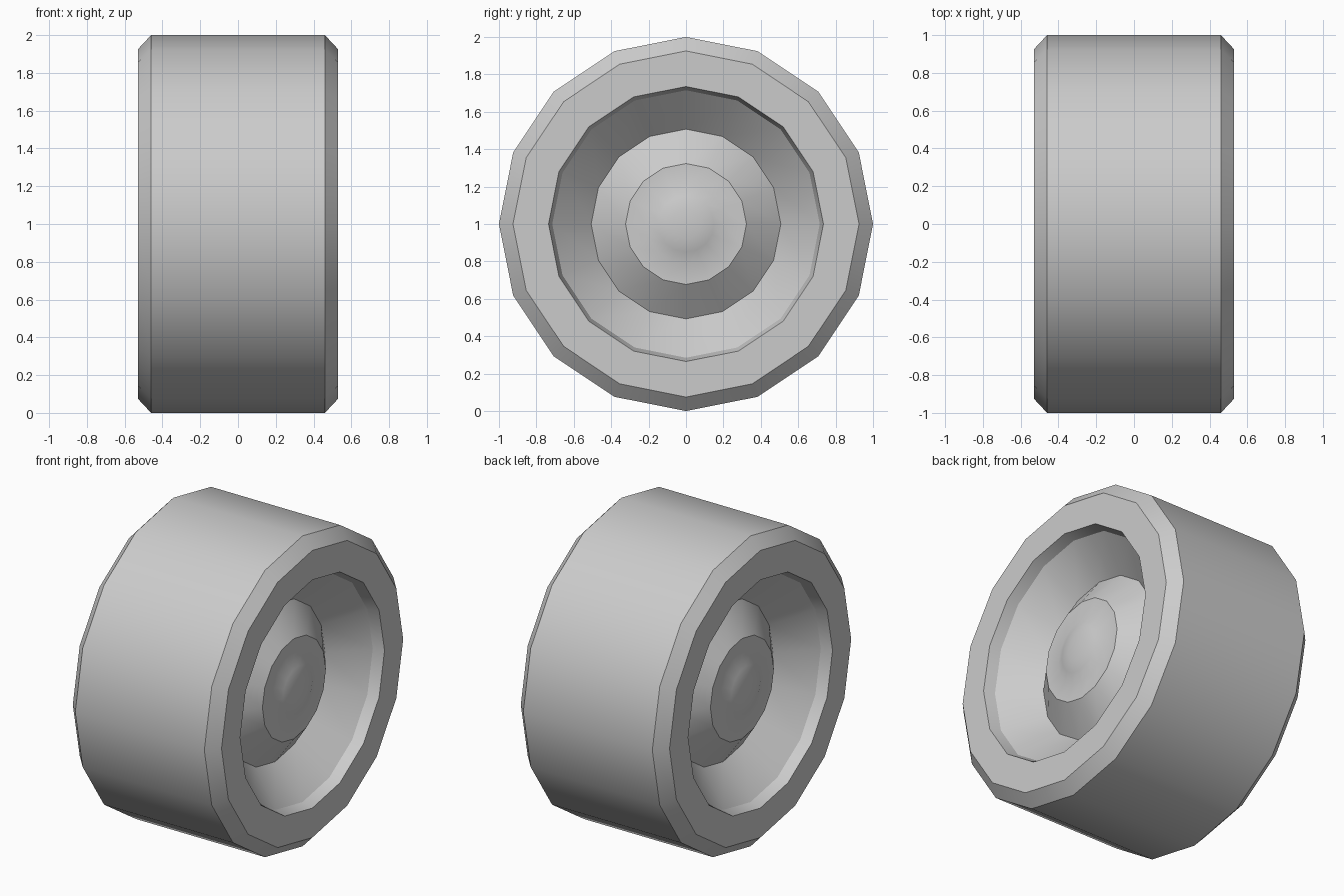
import bpy
import bmesh
from math import sin, cos, tau, radians

if "Cube" in bpy.data.objects:
    bpy.data.objects.remove(bpy.data.objects["Cube"])

SIDES = 16
CENTRE_Z = 1.0


def lathe(name, profile):
    """Revolve (x, radius) points around the wheel axis (x)."""
    bm = bmesh.new()
    rings = []
    for x, r in profile:
        if r == 0:
            rings.append([bm.verts.new((x, 0, CENTRE_Z))] * SIDES)
        else:
            rings.append([bm.verts.new((x, r * cos(tau * i / SIDES),
                                        CENTRE_Z + r * sin(tau * i / SIDES)))
                          for i in range(SIDES)])
    for a, b in zip(rings, rings[1:]):
        for i in range(SIDES):
            j = (i + 1) % SIDES
            quad = [a[i], a[j], b[j], b[i]]
            bm.faces.new(list(dict.fromkeys(quad)))
    # orient outwards: the middle of the profile sets the direction
    bm.normal_update()
    bmesh.ops.reverse_faces(bm, faces=[f for f in bm.faces])
    mesh = bpy.data.meshes.new(name)
    bm.to_mesh(mesh)
    bm.free()
    obj = bpy.data.objects.new(name, mesh)
    bpy.context.collection.objects.link(obj)
    bpy.ops.object.select_all(action='DESELECT')
    obj.select_set(True)
    bpy.context.view_layer.objects.active = obj
    bpy.ops.object.shade_smooth_by_angle(angle=radians(30))
    return obj


# Half profiles from the middle of the wheel towards the +x face
tyre_half = [(0.46, 1.0), (0.53, 0.925), (0.53, 0.735)]
hub_half = [(0.53, 0.735), (0.46, 0.715), (0.265, 0.507), (0.40, 0.323),
            (0.40, 0.21), (0.425, 0.15), (0.438, 0.08), (0.442, 0.0)]


def flipped(points):
    return [(-x, r) for x, r in reversed(points)]


# Tyre: tread, chamfers and flat side walls
lathe("tyre", flipped(tyre_half) + tyre_half)

# Dished hubs with raised centre cap, one on each side
lathe("hub_right", hub_half)
lathe("hub_left", flipped(hub_half))
